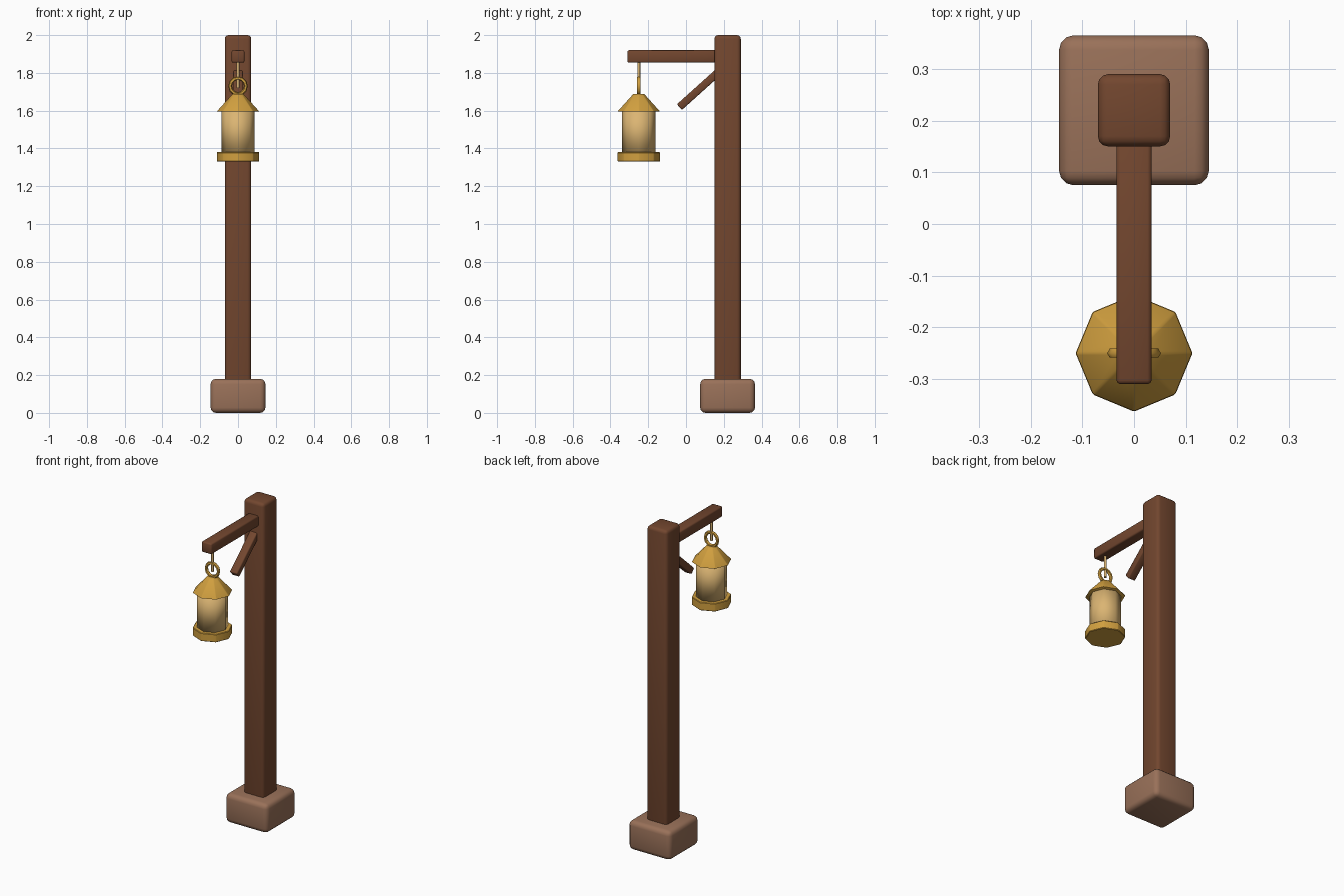
import bpy
import math

cube = bpy.data.objects.get("Cube")
if cube:
    bpy.data.objects.remove(cube, do_unlink=True)


def material(name, rgb):
    mat = bpy.data.materials.new(name)
    mat.use_nodes = True
    mat.diffuse_color = (*rgb, 1)
    bsdf = next(n for n in mat.node_tree.nodes if n.type == 'BSDF_PRINCIPLED')
    bsdf.inputs["Base Color"].default_value = (*rgb, 1)
    return mat


WOOD = material("dark_wood", (0.17, 0.062, 0.028))
STONE = material("footing_brown", (0.32, 0.165, 0.10))
BRASS = material("brass", (0.64, 0.35, 0.05))
GLASS = material("warm_glass", (0.71, 0.46, 0.17))

LAMP_Y = -0.25  # lantern axis


def finish(name, mat, bevel=0, segments=2, angle=50):
    """Name, colour, bevel and shade the active object."""
    ob = bpy.context.object
    ob.name = ob.data.name = name
    ob.data.materials.append(mat)
    if bevel:
        mod = ob.modifiers.new("Bevel", 'BEVEL')
        mod.width = bevel
        mod.segments = segments
        mod.limit_method = 'ANGLE'
        bpy.ops.object.modifier_apply(modifier=mod.name)
    if angle:
        bpy.ops.object.shade_smooth_by_angle(angle=math.radians(angle))
    return ob


def box(name, mat, size, centre, bevel, segments=2, tilt=0):
    bpy.ops.mesh.primitive_cube_add(size=1, location=centre, rotation=(tilt, 0, 0))
    bpy.context.object.scale = size
    bpy.ops.object.transform_apply(location=False, rotation=False, scale=True)
    return finish(name, mat, bevel, segments)


def turned(name, mat, r_low, r_top, z_low, z_top, sides=8, **kw):
    """Upright prism or frustum on the lantern axis, a corner facing +x."""
    bpy.ops.mesh.primitive_cone_add(vertices=sides, radius1=r_low, radius2=r_top,
                                    depth=z_top - z_low,
                                    location=(0, LAMP_Y, (z_low + z_top) / 2))
    return finish(name, mat, **kw)


# Timber frame
box("footing", STONE, (0.29, 0.29, 0.18), (0, 0.22, 0.09), 0.028, 3)
box("post", WOOD, (0.14, 0.14, 1.99), (0, 0.22, 1.005), 0.02, 3)
box("arm", WOOD, (0.068, 0.48, 0.066), (0, -0.07, 1.887), 0.008)
box("brace", WOOD, (0.05, 0.29, 0.04), (0, 0.073, 1.716), 0.006, 2, math.radians(42))

# Hanger rod and ring
turned("hanger_rod", GLASS, 0.008, 0.008, 1.72, 1.87)
bpy.ops.mesh.primitive_torus_add(location=(0, LAMP_Y, 1.73),
                                 rotation=(math.pi / 2, 0, 0),
                                 major_radius=0.042, minor_radius=0.01,
                                 major_segments=12, minor_segments=6)
finish("hanger_ring", BRASS, angle=60)

# Lantern
turned("lantern_cap", BRASS, 0.114, 0.03, 1.595, 1.688, bevel=0.004)
turned("lantern_glass", GLASS, 0.088, 0.088, 1.37, 1.61, angle=180)
turned("lantern_tray", BRASS, 0.113, 0.113, 1.33, 1.38, bevel=0.003, segments=1, angle=30)
